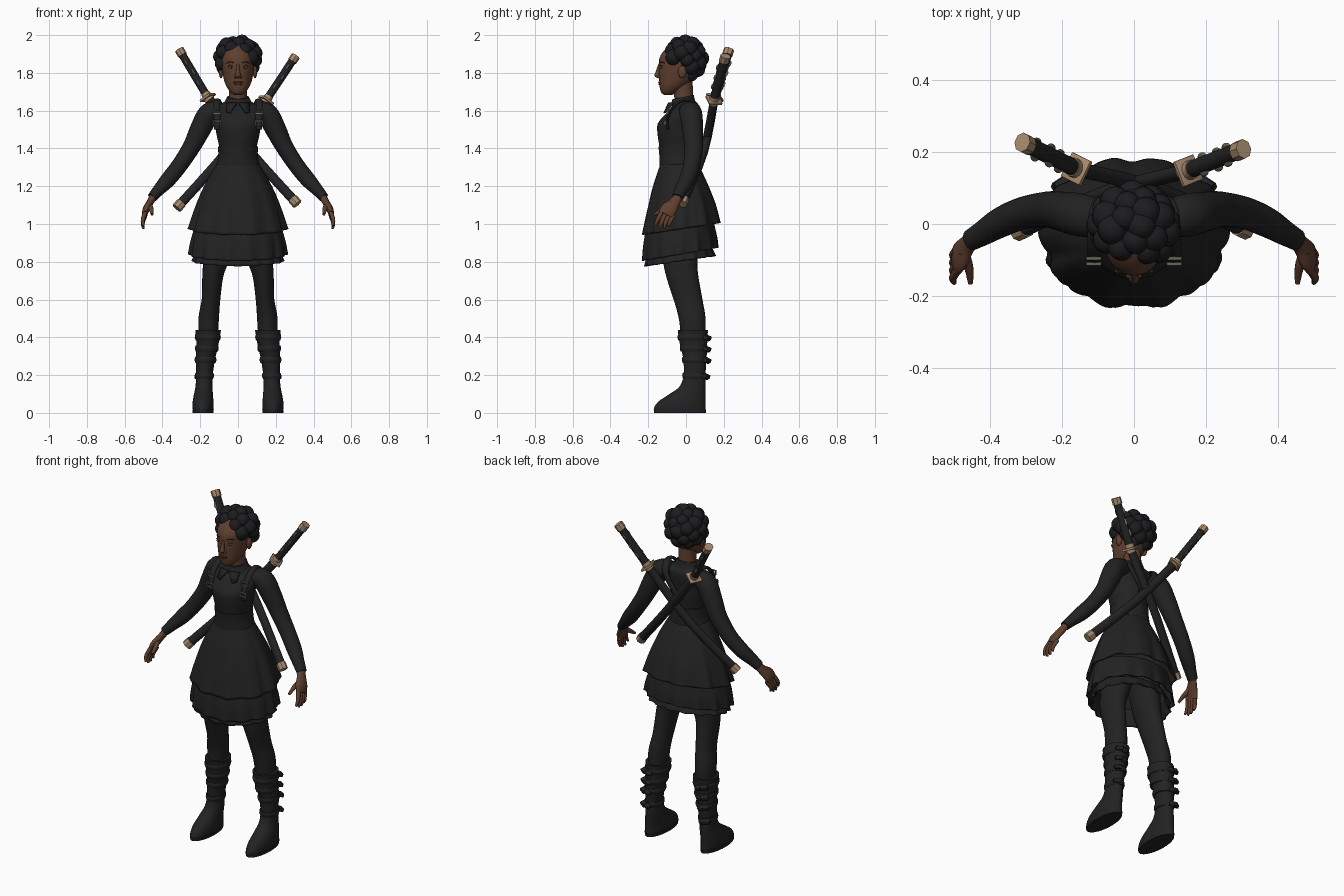
import bpy, bmesh
from math import sin, cos, pi, radians, sqrt
from mathutils import Vector, Matrix

old = bpy.data.objects.get("Cube")
if old:
    bpy.data.objects.remove(old, do_unlink=True)


def material(name, r, g, b):
    m = bpy.data.materials.new(name)
    m.use_nodes = True
    m.diffuse_color = (r, g, b, 1)
    bsdf = m.node_tree.nodes["Principled BSDF"]
    bsdf.inputs["Base Color"].default_value = (r, g, b, 1)
    bsdf.inputs["Roughness"].default_value = 0.8
    return m


CLOTH = material("black cloth", .016, .016, .016)
HAIR = material("black hair", .012, .012, .014)
SKIN = material("brown skin", .115, .05, .028)
LIPS = material("dark lips", .085, .03, .02)
EYES = material("amber eyes", .3, .17, .06)
TAN = material("tan fittings", .38, .25, .15)
METAL = material("dull metal", .14, .14, .1)


def finish(name, bm, mat, angle=40):
    bmesh.ops.recalc_face_normals(bm, faces=bm.faces)
    me = bpy.data.meshes.new(name)
    bm.to_mesh(me)
    bm.free()
    me.materials.append(mat)
    me.shade_smooth()
    me.set_sharp_from_angle(angle=radians(angle))
    ob = bpy.data.objects.new(name, me)
    bpy.context.collection.objects.link(ob)
    return ob


def spline(rows, steps):
    """Catmull-Rom resampling of rows of numbers."""
    out = []
    for i in range(len(rows) - 1):
        quad = [rows[max(i - 1, 0)], rows[i], rows[i + 1], rows[min(i + 2, len(rows) - 1)]]
        for k in range(steps):
            t = k / steps
            out.append([b + t / 2 * (c - a + t * (2*a - 5*b + 4*c - d + t * (3*(b - c) + d - a)))
                        for a, b, c, d in zip(*quad)])
    return out + [list(rows[-1])]


def loft(name, mat, rows, n=24, ref=(0, 1, 0), flat=False, cap=True, steps=4,
         wave=0, amp=0, tilt=0, angle=40):
    """Skin elliptical rings (x, y, z, radius_u, radius_v) along a path."""
    rows = spline(rows, steps)
    pts = [Vector(r[:3]) for r in rows]
    bm = bmesh.new()
    rings = []
    for i, (p, r) in enumerate(zip(pts, rows)):
        t = pts[min(i + 1, len(pts) - 1)] - pts[max(i - 1, 0)]
        t = Vector((0, 0, 1)) if flat else t.normalized()
        v = Vector(ref)
        v = (v - t * v.dot(t)).normalized()
        u = v.cross(t)
        f = i / (len(rows) - 1)
        ring = []
        for k in range(n):
            a = 2 * pi * k / n
            w = 1 + amp * f * (cos(wave * a) + .4 * sin(2 * wave * a + 1) * sin(3 * a))
            q = p + u * r[3] * cos(a) * w + v * r[4] * sin(a) * w
            q.z += tilt * (q.y - p.y) * f
            ring.append(bm.verts.new(q))
        rings.append(ring)
    for a, b in zip(rings, rings[1:]):
        for k in range(n):
            bm.faces.new((a[k], a[(k + 1) % n], b[(k + 1) % n], b[k]))
    if cap:
        bm.faces.new(rings[0])
        bm.faces.new(rings[-1])
    return finish(name, bm, mat, angle)


def ball(name, mat, loc, size, axis=None):
    bm = bmesh.new()
    rot = Vector(axis).to_track_quat('Z', 'Y').to_matrix().to_4x4() if axis else Matrix()
    bmesh.ops.create_uvsphere(bm, u_segments=18, v_segments=12, radius=1,
                              matrix=Matrix.Translation(loc) @ rot @ Matrix.Diagonal((*size, 1)))
    return finish(name, bm, mat, 60)


def box(name, mat, loc, size, axis=(0, 0, 1)):
    bm = bmesh.new()
    rot = Vector(axis).to_track_quat('Z', 'Y').to_matrix().to_4x4()
    bmesh.ops.create_cube(bm, size=1, matrix=Matrix.Translation(loc) @ rot @ Matrix.Diagonal((*size, 1)))
    bmesh.ops.bevel(bm, geom=bm.edges[:], offset=min(size) * .25, segments=2, affect='EDGES', profile=.5)
    return finish(name, bm, mat)


def mirrored(rows, s):
    return [(s * r[0], *r[1:]) for r in rows]


# Bodice, waistband and collar
loft("bodice", CLOTH, [(0, -.035, 1.3, .11, .098), (0, -.04, 1.4, .1, .1), (0, -.042, 1.47, .113, .108),
                       (0, -.042, 1.53, .123, .108), (0, -.02, 1.58, .13, .09), (0, 0, 1.62, .115, .068),
                       (0, -.005, 1.645, .075, .055), (0, -.01, 1.67, .052, .05)], n=40, flat=True)
loft("waistband", CLOTH, [(0, -.035, 1.305, .117, .104), (0, -.037, 1.36, .105, .104),
                          (0, -.04, 1.41, .106, .106)], n=40, flat=True)
loft("collar", CLOTH, [(0, -.012, 1.625, .085, .072), (0, -.015, 1.65, .07, .062),
                       (0, -.015, 1.672, .058, .056)], n=32, flat=True, tilt=.2)

# Tiered skirt: each tier flares and ripples towards its hem
tiers = {
    "skirt_top": ([(0, -.035, 1.32, .112, .1), (0, -.03, 1.2, .178, .148), (0, -.025, 1.09, .222, .182),
                   (0, -.025, .975, .258, .208)], 10, .035, .15),
    "skirt_middle_ruffle": ([(0, -.03, 1.0, .225, .18), (0, -.03, .91, .248, .196),
                             (0, -.03, .84, .258, .2)], 14, .03, .17),
    "skirt_lower_ruffle": ([(0, -.03, .88, .21, .165), (0, -.03, .805, .24, .185)], 16, .03, .15),
}
for name, (rows, wave, amp, tilt) in tiers.items():
    skirt = loft(name, CLOTH, rows, n=128, flat=True, cap=False, steps=6, wave=wave, amp=amp, tilt=tilt)
    solid = skirt.modifiers.new("thickness", 'SOLIDIFY')
    solid.thickness = .008

# Head and neck
loft("neck", SKIN, [(0, 0, 1.6, .06, .05), (0, -.012, 1.67, .048, .05), (0, -.02, 1.78, .05, .055)], flat=True)
loft("head", SKIN, [(0, -.095, 1.684, .02, .022), (0, -.09, 1.697, .04, .042), (0, -.068, 1.73, .062, .072),
                    (0, -.047, 1.77, .076, .095), (0, -.037, 1.82, .084, .107), (0, -.027, 1.88, .088, .113),
                    (0, -.015, 1.93, .075, .09), (0, -.01, 1.96, .04, .05)], n=32, flat=True, angle=70)
loft("nose", SKIN, [(0, -.138, 1.845, .008, .01), (0, -.147, 1.81, .01, .012), (0, -.15, 1.785, .015, .017),
                    (0, -.142, 1.773, .013, .01)], n=16, flat=True, angle=70)
ball("upper_lip", LIPS, (0, -.139, 1.75, ), (.026, .008, .006))
ball("lower_lip", LIPS, (0, -.137, 1.741), (.022, .009, .007))
for s, side in ((1, "left"), (-1, "right")):
    ball(side + "_nostril", SKIN, (s * .013, -.143, 1.779), (.009, .01, .008))
    ball(side + "_eye", EYES, (s * .036, -.131, 1.828), (.014, .006, .006), None)
    ball(side + "_pupil", HAIR, (s * .036, -.1355, 1.828), (.005, .003, .005))
    ball(side + "_eyelid", SKIN, (s * .036, -.13, 1.837), (.018, .008, .005))
    loft(side + "_eyebrow", HAIR, mirrored([(.015, -.138, 1.85, .003, .004), (.04, -.132, 1.858, .003, .004),
                                            (.06, -.113, 1.852, .002, .003)], s), n=8)
    ball(side + "_ear", SKIN, (s * .09, -.02, 1.805), (.012, .022, .033))

# Hair: a cap covered in round curls, kept clear of the face and neck
ball("hair_cap", HAIR, (0, .008, 1.873), (.098, .1, .1))
curls = 40
for i in range(curls):
    h = 1 - 2 * (i + .5) / curls
    a = i * pi * (3 - sqrt(5))
    ring = sqrt(1 - h * h)
    x, y, z = .094 * ring * cos(a), .085 * ring * sin(a), .09 * h
    if z > -1.1 * (y + .055) and z > -.085:
        r = .04 + .004 * sin(i * 5)
        ball("hair_curl", HAIR, (x, y - .005, 1.875 + z), (r, r, r))

for s, side in ((1, "left"), (-1, "right")):
    # Sleeve and cuff
    loft(side + "_sleeve", CLOTH, mirrored([
        (.08, .012, 1.605, .04, .05), (.15, .025, 1.587, .057, .06), (.2, .035, 1.5, .055, .055),
        (.245, .04, 1.41, .047, .05), (.31, .03, 1.31, .043, .045), (.37, .005, 1.235, .041, .042),
        (.42, -.025, 1.18, .032, .035), (.455, -.045, 1.14, .026, .03)], s))
    # Hand with fingers and thumb
    loft(side + "_palm", SKIN, mirrored([
        (.445, -.038, 1.152, .02, .024), (.465, -.06, 1.115, .019, .03), (.485, -.09, 1.08, .019, .043),
        (.495, -.108, 1.05, .013, .04)], s))
    for i, finger in enumerate(("index", "middle", "ring", "little")):
        y = -.138 + .021 * i
        length = (.055, .066, .062, .048)[i]
        loft(side + "_" + finger + "_finger", SKIN, mirrored([
            (.49, y + .01, 1.065 - .006 * i, .011, .012),
            (.504, y - .012, 1.05 - .006 * i - length * .5, .011, .011),
            (.5, y - .026 + .004 * i, 1.045 - .004 * i - length, .006, .006)], s), n=12)
    loft(side + "_thumb", SKIN, mirrored([(.475, -.075, 1.11, .014, .016), (.46, -.12, 1.08, .013, .013),
                                          (.455, -.165, 1.05, .007, .007)], s), n=12)

    # Leg
    loft(side + "_leg", CLOTH, mirrored([
        (.085, -.025, .98, .085, .1), (.115, -.03, .82, .068, .092), (.133, -.02, .73, .056, .084),
        (.143, .012, .6, .049, .074), (.155, .033, .5, .054, .07), (.157, .038, .4, .05, .066)], s))
    # Boot with flared top, straps and buckles
    loft(side + "_boot", CLOTH, mirrored([
        (.185, -.032, 0, .052, .133), (.185, -.033, .025, .055, .137), (.185, -.022, .06, .055, .124),
        (.183, .008, .1, .05, .095), (.18, .035, .14, .045, .069), (.178, .045, .2, .044, .058),
        (.172, .047, .29, .052, .062), (.162, .04, .36, .058, .072), (.158, .036, .44, .068, .08)], s),
        n=32, flat=True)
    for z, x, y, a, b in ((.4, .16, .037, .069, .082), (.34, .165, .042, .063, .075),
                          (.28, .172, .047, .058, .069), (.195, .178, .045, .051, .065)):
        loft(side + "_boot_strap", CLOTH, [(s * x, y, z - .016, a - .005, b - .005), (s * x, y, z, a, b),
                                           (s * x, y, z + .016, a - .003, b - .003)], n=32, flat=True)
        box(side + "_strap_buckle", CLOTH, (s * (x + a * .5), y + b * .87, z), (.045, .04, .022), (s * .2, .3, 1))
        ball(side + "_strap_tail", CLOTH, (s * (x + .005), y + b, z - .006), (.022, .013, .015))
    loft(side + "_boot_sole", CLOTH, [(s * .185, -.032, 0, .055, .137), (s * .185, -.032, .018, .057, .139)],
         n=32, flat=True, steps=1)

    # Shoulder strap with two metal buckles
    loft(side + "_shoulder_strap", CLOTH, mirrored([
        (.108, -.098, 1.5, .008, .018), (.11, -.1, 1.55, .008, .018), (.112, -.082, 1.6, .008, .018),
        (.112, -.035, 1.646, .008, .018), (.108, .02, 1.655, .008, .018), (.095, .065, 1.62, .008, .018),
        (.055, .077, 1.55, .008, .018), (-.02, .077, 1.46, .008, .018)], s), n=12, ref=(1, 0, 0))
    for z, y in ((1.595, -.096), (1.535, -.111)):
        for dz in (-.011, .011):
            box(side + "_buckle_bar", METAL, (s * .112, y, z + dz), (.042, .01, .007))
        for dx in (-.019, .019):
            box(side + "_buckle_side", METAL, (s * .112 + dx, y, z), (.006, .01, .024))
    # Collar point
    bm = bmesh.new()
    outline = [(.003, -.088, 1.64), (.06, -.066, 1.637), (.062, -.1, 1.592), (.04, -.113, 1.585)]
    bm.faces.new([bm.verts.new((s * x, y, z)) for x, y, z in outline])
    finish(side + "_collar_point", bm, CLOTH).modifiers.new("thickness", 'SOLIDIFY').thickness = .008


def sword(name, pommel, guard, end, sag):
    """Sheathed, slightly curved sword: pommel, wrapped grip, guard, scabbard and tip."""
    pommel, guard, end = Vector(pommel), Vector(guard), Vector(end)
    grip = (pommel - guard).normalized()
    blade = (end - guard).normalized()
    mid = (guard + end) / 2 + Vector(sag)
    tip = (end - mid).normalized()

    def rod(part, mat, points, a, b, n=16):
        loft(name + part, mat, [(*p, a, b) for p in points], n=n)

    rod("_grip", CLOTH, [guard, pommel], .021, .024)
    rod("_pommel", TAN, [pommel - grip * .03, pommel + grip * .006], .025, .028, 8)
    rod("_grip_collar", TAN, [guard, guard + grip * .025], .024, .027)
    rod("_scabbard", CLOTH, [guard, mid, end], .025, .021)
    rod("_scabbard_mouth", TAN, [guard, guard + blade * .02], .028, .025)
    rod("_scabbard_tip", TAN, [end - tip * .035, end + tip * .004], .028, .026, 8)
    box(name + "_guard", TAN, guard, (.075, .07, .013), grip)
    # Diamond ornaments on the grip faces
    side = grip.cross(Vector((0, 1, 0))).normalized()
    face = side.cross(grip).normalized()
    for k, f in enumerate((.3, .52, .74)):
        for d in (-1, 1):
            p = guard.lerp(pommel, f)
            ball(name + "_ornament", METAL, p + face * d * .022 + side * .004 * (-1) ** k,
                 (.012, .005, .021), grip)


sword("right_sword", (-.308, .226, 1.918), (-.16, .153, 1.67), (.312, -.018, 1.108), (-.01, .028, -.008))
sword("left_sword", (.302, .208, 1.885), (.15, .148, 1.655), (-.322, -.022, 1.087), (.01, .024, -.008))
